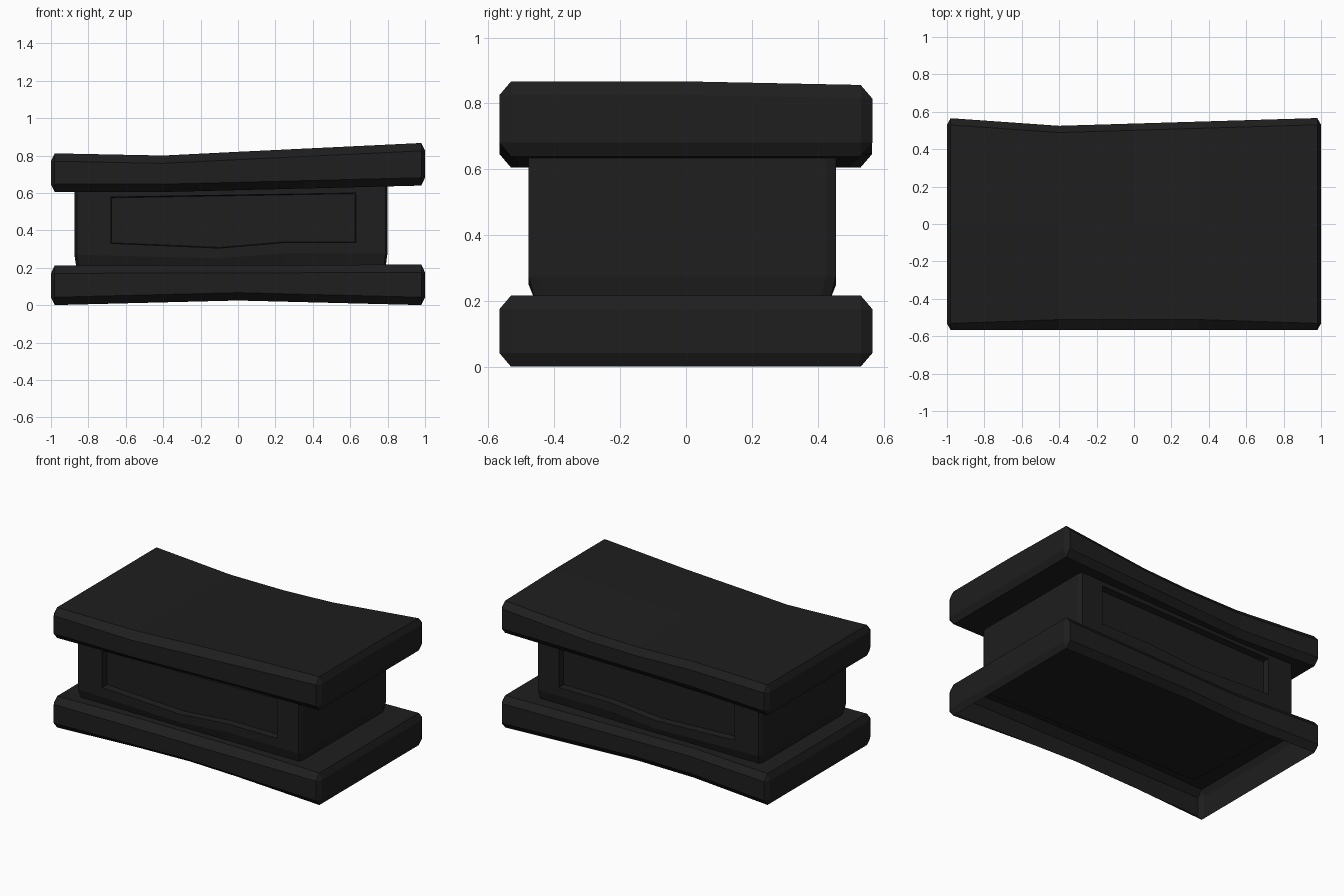
import bpy, bmesh

cube = bpy.data.objects.get("Cube")
if cube:
    bpy.data.objects.remove(cube, do_unlink=True)

# One dark colour for everything
dark = bpy.data.materials.new("charcoal_black")
dark.use_nodes = True
colour = (0.013, 0.013, 0.013, 1)
dark.diffuse_color = colour
bsdf = next(n for n in dark.node_tree.nodes if n.type == 'BSDF_PRINCIPLED')
bsdf.inputs["Base Color"].default_value = colour
bsdf.inputs["Roughness"].default_value = 0.8


def at(line, x):
    """Height or depth of a broken line at x."""
    for (xa, a), (xb, b) in zip(line, line[1:]):
        if x <= xb:
            return a + (b - a) * max(0, x - xa) / (xb - xa)
    return line[-1][1]


def loft(sections):
    """Closed solid through rings of points."""
    bm = bmesh.new()
    rings = [[bm.verts.new(p) for p in ring] for ring in sections]
    n = len(rings[0])
    for a, b in zip(rings, rings[1:]):
        for i in range(n):
            j = (i + 1) % n
            bm.faces.new((a[i], a[j], b[j], b[i]))
    bm.faces.new(rings[0])
    bm.faces.new(rings[-1])
    bmesh.ops.remove_doubles(bm, verts=bm.verts, dist=0.0005)
    bmesh.ops.recalc_face_normals(bm, faces=bm.faces)
    return bm


def finish(bm, name):
    mesh = bpy.data.meshes.new(name)
    bm.to_mesh(mesh)
    bm.free()
    mesh.materials.append(dark)
    obj = bpy.data.objects.new(name, mesh)
    bpy.context.collection.objects.link(obj)
    return obj


back_line = [(-1, 0.567), (-0.4, 0.525), (1, 0.567)]
front_chamfer = [(-1, 0.035), (-0.5, 0.056), (0.45, 0.056), (1, 0.035)]


def slab(bottom, top, top_back):
    """Worn slab with every edge chamfered."""
    sections = []
    for x in (-1, -0.98, -0.4, 0, 0.35, 0.98, 1):
        lo, hi, rear = at(bottom, x), at(top, x), at(top_back, x)
        front, back = -0.567, at(back_line, x)
        cf, cb, cz = at(front_chamfer, x), 0.036, 0.042
        # Each point: depth, height, height change on the end caps
        ring = [(front, lo + cz, 0), (front + cf, lo, cz),
                (back - cb, lo, cz), (back, lo + cz, 0),
                (back, rear - cz, 0), (back - cb, rear, -cz), (0, hi, -cz),
                (front + cf, hi, -cz), (front, hi - cz, 0)]
        if abs(x) == 1:
            ring = [(min(max(y, front + cf), back - cb), z + dz, 0) for y, z, dz in ring]
        sections.append([(x, y, z) for y, z, _ in ring])
    return loft(sections)


# Base slab, an open shell underneath
base_top = [(-1, 0.212), (1, 0.217)]
bm = slab([(-1, 0), (0, 0.025), (1, 0)], base_top, base_top)
under = [f for f in bm.faces if f.normal.z < -0.95]
bmesh.ops.delete(bm, geom=under, context='FACES')
finish(bm, "base_slab")

# Top slab, rising to one side and sagging at the back
bm = slab([(-1, 0.605), (-0.4, 0.605), (1, 0.64)],
          [(-1, 0.812), (-0.4, 0.8), (0, 0.82), (1, 0.868)],
          [(-1, 0.812), (-0.4, 0.798), (0, 0.792), (0.35, 0.802), (1, 0.858)])
finish(bm, "top_slab")

# Core block with a sunken panel front and back
flare = [(-0.87, 0.27), (-0.1, 0.25), (0.27, 0.28), (0.8, 0.275)]
panel_low = [(-0.68, 0.33), (-0.1, 0.305), (0.25, 0.335), (0.63, 0.335)]
panel_high = [(-0.68, 0.578), (0.63, 0.6)]
ends = (-0.875, 0.799)
sections = []
for x in (ends[0], -0.862, -0.68, -0.1, 0.25, 0.63, 0.788, ends[1]):
    trim = 0.03 if x in ends else 0
    front, back = -0.478 + trim, 0.456 - trim
    rows = [0.2, at(flare, x), at(panel_low, x), at(panel_high, x), 0.67]
    ring = [(front + (0.02 if i == 0 else 0), z) for i, z in enumerate(rows)]
    ring += [(back - (0.02 if z == rows[0] else 0), z) for z in reversed(rows)]
    sections.append([(x * (0.987 if z == rows[0] else 1), y, z) for y, z in ring])
bm = loft(sections)
# Carry the flare line across both ends
for x in ends:
    pair = [v for v in bm.verts
            if abs(v.co.x - x) < 0.001 and abs(v.co.z - at(flare, x)) < 0.001]
    bmesh.ops.connect_verts(bm, verts=pair)
bmesh.ops.recalc_face_normals(bm, faces=bm.faces)
for side in (-1, 1):
    panel = []
    for f in bm.faces:
        c = f.calc_center_median()
        if f.normal.y * side > 0.95 and -0.68 < c.x < 0.63 and 0.32 < c.z < 0.6:
            panel.append(f)
    bmesh.ops.inset_region(bm, faces=panel, thickness=0.004, depth=-0.045,
                           use_even_offset=True, use_boundary=True)
finish(bm, "core_block")
